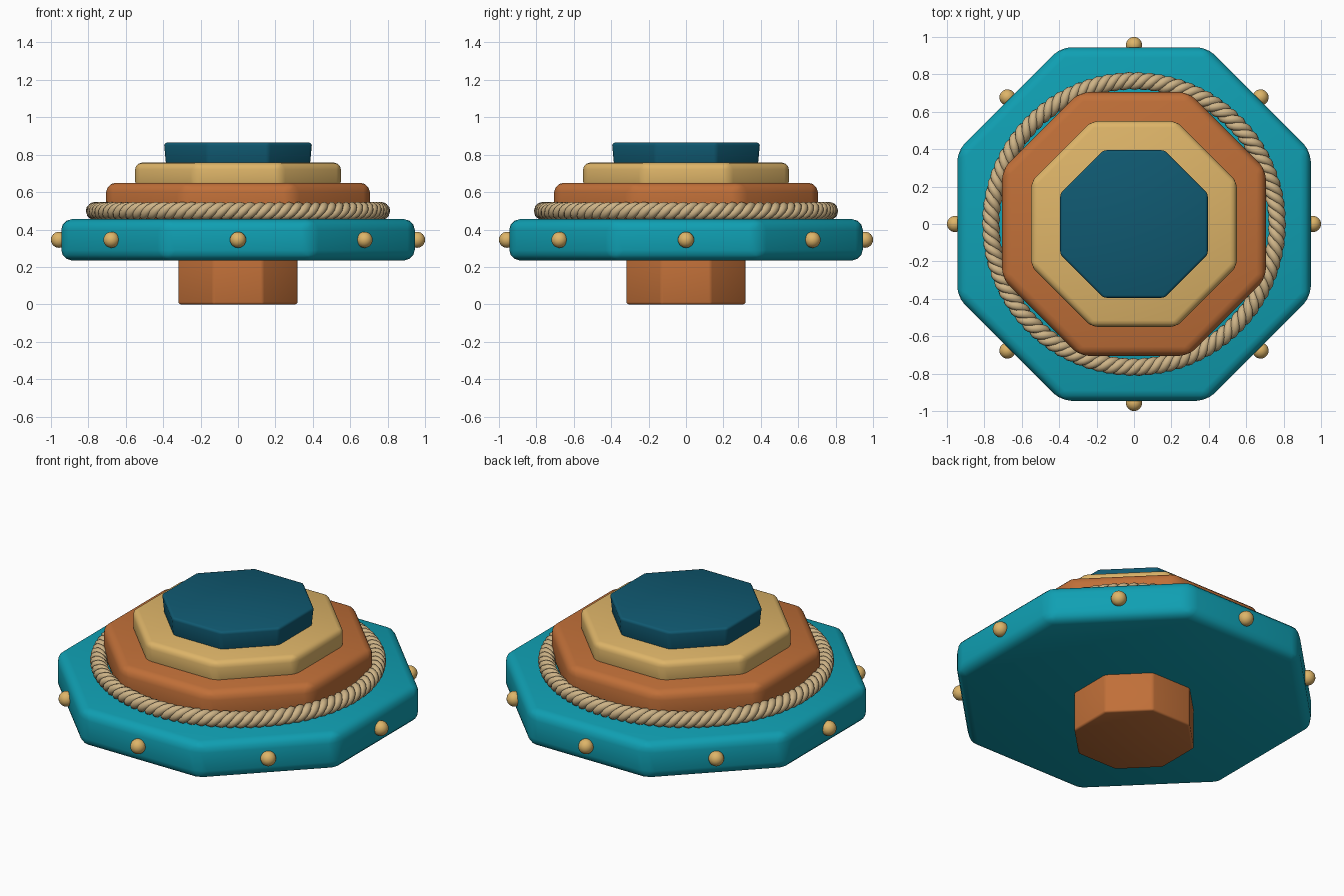
import bpy
import bmesh
from math import sin, cos, pi, radians
from mathutils import Vector

cube = bpy.data.objects.get("Cube")
if cube:
    bpy.data.objects.remove(cube, do_unlink=True)


def material(name, rgb):
    mat = bpy.data.materials.new(name)
    mat.use_nodes = True
    mat.diffuse_color = (*rgb, 1)
    for node in mat.node_tree.nodes:
        if node.type == 'BSDF_PRINCIPLED':
            node.inputs["Base Color"].default_value = (*rgb, 1)
    return mat


TEAL = material("teal", (0.005, 0.35, 0.45))
ORANGE = material("burnt_orange", (0.53, 0.16, 0.04))
SAND = material("sand_gold", (0.73, 0.46, 0.14))
BLUE = material("deep_blue", (0.005, 0.1, 0.165))
ROPE = material("rope_tan", (0.61, 0.45, 0.24))


def finish(obj, angle=35):
    """Apply modifiers or curve bevels, then shade."""
    bpy.ops.object.select_all(action='DESELECT')
    obj.select_set(True)
    bpy.context.view_layer.objects.active = obj
    bpy.ops.object.convert(target='MESH')
    bpy.ops.object.shade_smooth_by_angle(angle=radians(angle))


def link(name, data, mat):
    obj = bpy.data.objects.new(name, data)
    data.materials.append(mat)
    bpy.context.collection.objects.link(obj)
    return obj


def octagon_slab(name, mat, bottom, top, z0, z1, bevel):
    """Eight-sided slab; bottom and top are distances from centre to flat."""
    bm = bmesh.new()
    rings = []
    for apothem, z in ((bottom, z0), (top, z1)):
        r = apothem / cos(pi / 8)
        angles = [(i + 0.5) * pi / 4 for i in range(8)]
        rings.append([bm.verts.new((r * cos(a), r * sin(a), z)) for a in angles])
    low, high = rings
    bm.faces.new(low[::-1])
    bm.faces.new(high)
    for i in range(8):
        j = (i + 1) % 8
        bm.faces.new((low[i], low[j], high[j], high[i]))
    mesh = bpy.data.meshes.new(name)
    bm.to_mesh(mesh)
    bm.free()
    obj = link(name, mesh, mat)
    mod = obj.modifiers.new("soft_edges", 'BEVEL')
    mod.width = bevel
    mod.segments = 3
    mod.limit_method = 'ANGLE'
    finish(obj)


# Stacked tiers, from the stem up
octagon_slab("stem", ORANGE, 0.318, 0.318, 0, 0.26, 0.012)
octagon_slab("base_plate", TEAL, 0.945, 0.945, 0.235, 0.455, 0.055)
octagon_slab("lower_tier", ORANGE, 0.705, 0.705, 0.44, 0.65, 0.05)
octagon_slab("middle_tier", SAND, 0.55, 0.55, 0.62, 0.757, 0.035)
octagon_slab("top_cap", BLUE, 0.384, 0.396, 0.74, 0.865, 0.016)

# Twisted rope ring: three strands wound around a circle
TURNS, STEPS, RING, OFFSET = 30, 12, 0.765, 0.025
for s in range(3):
    curve = bpy.data.curves.new(f"rope_strand_{s + 1}", 'CURVE')
    curve.dimensions = '3D'
    curve.bevel_depth = 0.024
    curve.bevel_resolution = 2
    spline = curve.splines.new('POLY')
    count = TURNS * STEPS
    spline.points.add(count - 1)
    for i, point in enumerate(spline.points):
        theta = 2 * pi * i / count
        phi = theta * TURNS + s * 2 * pi / 3
        r = RING + OFFSET * cos(phi)
        point.co = (r * cos(theta), r * sin(theta), 0.499 + OFFSET * sin(phi), 1)
    spline.use_cyclic_u = True
    finish(link(curve.name, curve, ROPE), 60)

# Round beads on the middle of every side of the base plate
for i in range(8):
    a = i * pi / 4
    bm = bmesh.new()
    bmesh.ops.create_uvsphere(bm, u_segments=20, v_segments=12, radius=0.043)
    bmesh.ops.translate(bm, verts=bm.verts, vec=Vector((0.957 * cos(a), 0.957 * sin(a), 0.345)))
    mesh = bpy.data.meshes.new(f"bead_{i + 1}")
    bm.to_mesh(mesh)
    bm.free()
    finish(link(mesh.name, mesh, SAND))
